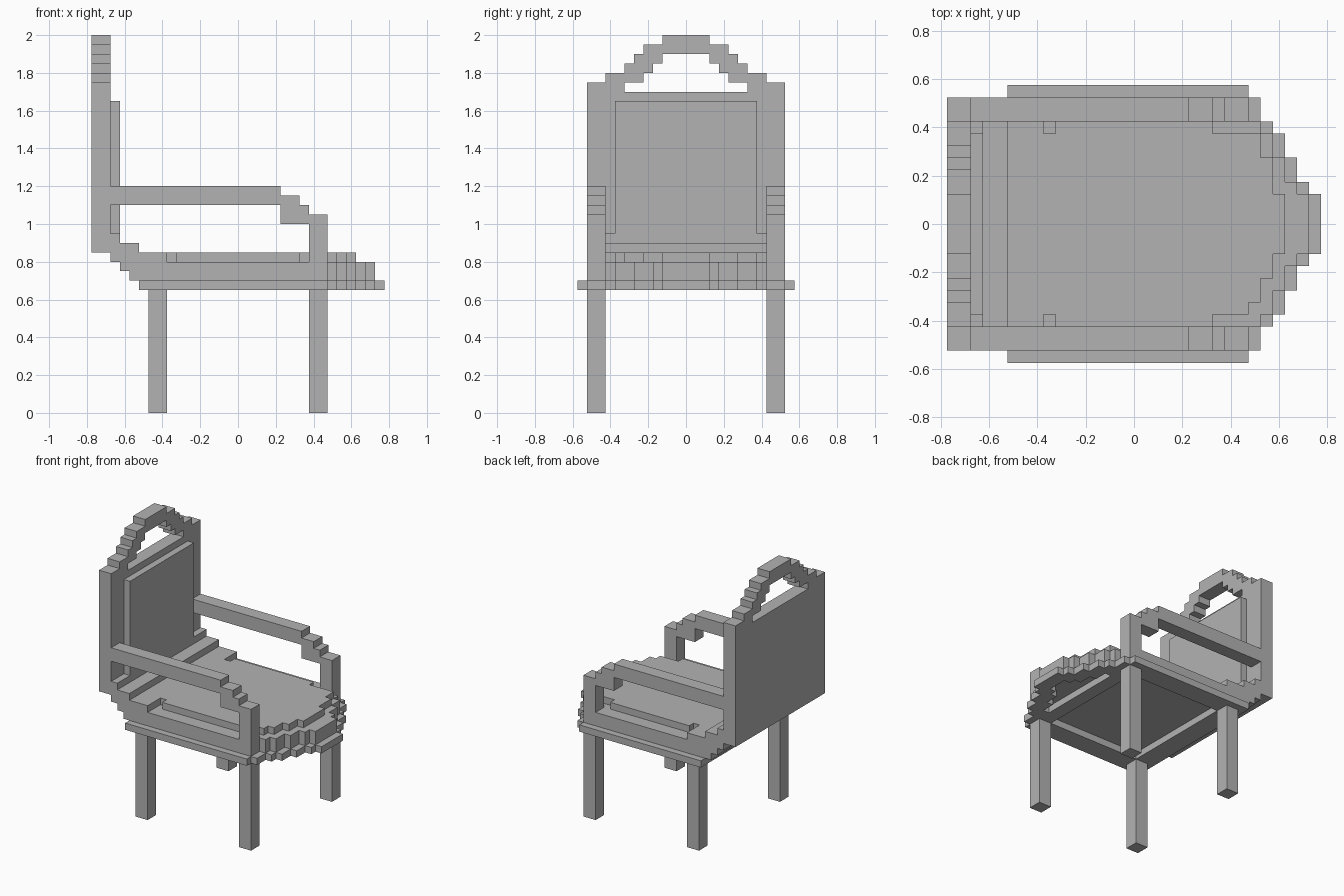
import bpy
import bmesh

default_cube = bpy.data.objects.get("Cube")
if default_cube:
    bpy.data.objects.remove(default_cube, do_unlink=True)

UNIT = 0.025          # half of one block
X, Y, Z = 0, 1, 2

# The single material
grey = bpy.data.materials.new("plain grey")
grey.use_nodes = True
grey.diffuse_color = (0.45, 0.45, 0.45, 1)
grey.node_tree.nodes["Principled BSDF"].inputs["Base Color"].default_value = grey.diffuse_color


def stairs(*values):
    """Turn alternating a, b, a, b ... values into a right-angled path."""
    path = [(values[0], values[1])]
    for index, value in enumerate(values[2:]):
        a, b = path[-1]
        path.append((value, b) if index % 2 == 0 else (a, value))
    return path


def mirrored(path, coordinate):
    """Close a half outline with its reflection."""
    flip = [(-a, b) if coordinate == 0 else (a, -b) for a, b in path]
    return path + flip[::-1]


def prism(name, outline, axis, low, high):
    """Extrude a flat outline along an axis."""
    bm = bmesh.new()
    corners = []
    for point in outline:
        position = list(point)
        position.insert(axis, low)
        corners.append(bm.verts.new([c * UNIT for c in position]))
    face = bm.faces.new(corners)
    extruded = bmesh.ops.extrude_face_region(bm, geom=[face])
    moved = [v for v in extruded["geom"] if isinstance(v, bmesh.types.BMVert)]
    offset = [0, 0, 0]
    offset[axis] = (high - low) * UNIT
    bmesh.ops.translate(bm, verts=moved, vec=offset)
    bmesh.ops.recalc_face_normals(bm, faces=bm.faces)
    mesh = bpy.data.meshes.new(name)
    bm.to_mesh(mesh)
    bm.free()
    mesh.materials.append(grey)
    part = bpy.data.objects.new(name, mesh)
    bpy.context.scene.collection.objects.link(part)
    return part


def block(name, xs, ys, zs):
    """Make a plain box from its x, y and z ranges."""
    (left, right), (front, back) = xs, ys
    outline = [(left, front), (right, front), (right, back), (left, back)]
    return prism(name, outline, Z, *zs)


# Backrest slab, the stepped arch above it and the raised front panel
block("backrest", (-31, -27), (-21, 21), (34, 68))
arch_outer = stairs(5, 80, 5, 78, 9, 76, 11, 74, 13, 72, 17, 70, 21, 68)
arch_inner = stairs(13, 68, 13, 70, 9, 72, 7, 74, 5, 76)
prism("backrest_arch", mirrored(arch_outer[1:] + arch_inner[1:], 0), X, -31, -27)
block("backrest_panel", (-27, -25), (-15, 15), (38, 66))

# Side frames: armrest, front post, legs and lower rail in one profile
side_profile = stairs(
    -27, 48, 9, 46, 13, 44, 15, 42, 19, 0, 15, 26, -15, 0, -19, 26,
    -21, 28, -23, 30, -25, 32, -27, 38, -25, 36, -21, 34, -15, 32,
    15, 40, 9, 44, -27)
for side, low, high in (("right", -21, -17), ("left", 17, 21)):
    prism(side + "_frame", side_profile, Y, low, high)

# Stepped block joining seat and backrest
rear_profile = stairs(-27, 38, -25, 36, -21, 28, -23, 30, -25, 32, -27)
prism("rear_step", rear_profile, Y, -17, 17)

# Seat base with its stepped front
base_half = stairs(29, 5, 27, 7, 25, 11, 23, 15, 21, 17, -21)
prism("seat_base", mirrored(base_half, 1), Z, 28, 32)

# Cushion: front steps differ slightly from one side to the other
notched_edge = stairs(13, 15, 13, 17, -13, 15, -15, 17, -21)[1:]
left_half = stairs(25, 5, 23, 11, 21, 15, 13)[:-1] + notched_edge
right_half = stairs(25, 5, 23, 9, 21, 13, 19, 15, 13)[:-1] + notched_edge
cushion_outline = left_half + [(a, -b) for a, b in reversed(right_half)]
prism("cushion", cushion_outline, Z, 32, 34)

# Trim: stepped front ring, side strips and cross rails under the seat
trim_outer = stairs(31, 5, 29, 7, 27, 11, 25, 15, 23, 17, 21, 21, 19)
trim_inner = stairs(19, 13, 21, 9, 23, 5, 25, 3, 27)
prism("front_trim", mirrored(trim_outer + trim_inner, 1), Z, 26, 28)
block("left_trim", (-21, 19), (21, 23), (26, 28))
block("right_trim", (-21, 19), (-23, -21), (26, 28))
block("rear_rail", (-21, -15), (-17, 17), (26, 28))
block("front_rail", (15, 19), (-17, 17), (26, 28))
